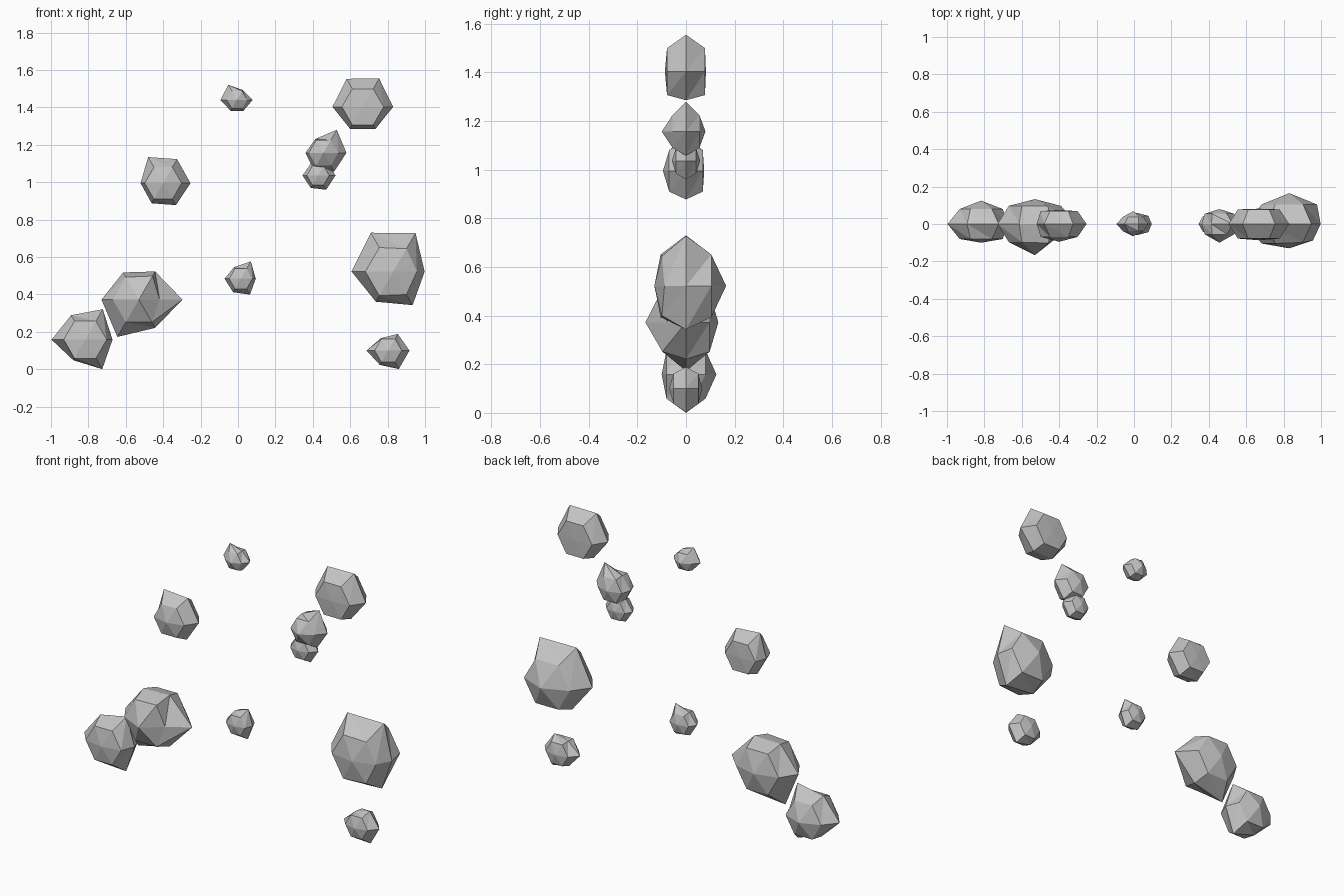
import bpy, bmesh, math

if "Cube" in bpy.data.objects:
    bpy.data.objects.remove(bpy.data.objects["Cube"])

stone = bpy.data.materials.new("light stone grey")
stone.diffuse_color = (0.55, 0.55, 0.55, 1)
stone.use_nodes = True
stone.node_tree.nodes["Principled BSDF"].inputs["Base Color"].default_value = stone.diffuse_color


def rock(name, x, z, rim, front, back, ring_front=(1,) * 6, ring_back=(1,) * 6):
    """Faceted six-sided rock, its axis along y.
    rim: six radii counter-clockwise from the right; front/back: pole depths;
    ring_*: scale of the six points halfway between rim and pole."""
    mean = sum(rim) / 6
    bm = bmesh.new()

    def ring(radii, depths):
        return [bm.verts.new((r * math.cos(k * math.pi / 3), d, r * math.sin(k * math.pi / 3)))
                for k, (r, d) in enumerate(zip(radii, depths))]

    half = 0.707 * mean
    f = ring([half * s for s in ring_front], [-0.7 * half * s for s in ring_front])
    m = ring(rim, [0] * 6)
    b = ring([half * s for s in ring_back], [0.7 * half * s for s in ring_back])
    pf = bm.verts.new((0, -front, 0))
    pb = bm.verts.new((0, back, 0))
    for k in range(6):
        n = (k + 1) % 6
        bm.faces.new((pf, f[k], f[n]))
        bm.faces.new((pb, b[n], b[k]))
        for p, q in ((f, m), (m, b)):
            bm.faces.new((p[k], q[k], q[n]))
            bm.faces.new((p[k], q[n], p[n]))
    bmesh.ops.recalc_face_normals(bm, faces=bm.faces)
    me = bpy.data.meshes.new(name)
    bm.to_mesh(me)
    bm.free()
    me.materials.append(stone)
    ob = bpy.data.objects.new(name, me)
    ob.location = (x, 0, z)
    bpy.context.collection.objects.link(ob)


# Large rocks
rock("rock_low_left", -.817, .158, (.146, .188, .151, .18, .127, .182), .10, .125)
rock("rock_large_left", -.53, .372, (.233, .174, .168, .20, .23, .174), .167, .133,
     ring_front=(.8, 1.05, 1, 1, 1, 1))
rock("rock_large_right", .83, .522, (.168, .238, .24, .223, .186, .207), .13, .165,
     ring_front=(.85, .95, 1, 1, 1, .95))

# Medium rocks
rock("rock_low_right", .803, .1, (.114, .102, .077, .116, .089, .114), .07, .067)
rock("rock_upper_left", -.4, .995, (.146, .148, .161, .121, .124, .136), .095, .075)
rock("rock_upper_middle", .457, 1.157, (.123, .142, .086, .096, .104, .115), .10, .08)
rock("rock_top_right", .667, 1.403, (.163, .175, .173, .162, .136, .136), .087, .082)

# Small rocks
rock("pebble_centre", .015, .484, (.08, .107, .072, .087, .083, .098), .06, .06)
rock("pebble_top", -.005, 1.44, (.083, .061, .093, .089, .068, .068), .065, .068)
rock("pebble_middle", .428, 1.036, (.093, .09, .075, .083, .077, .088), .058, .058)
